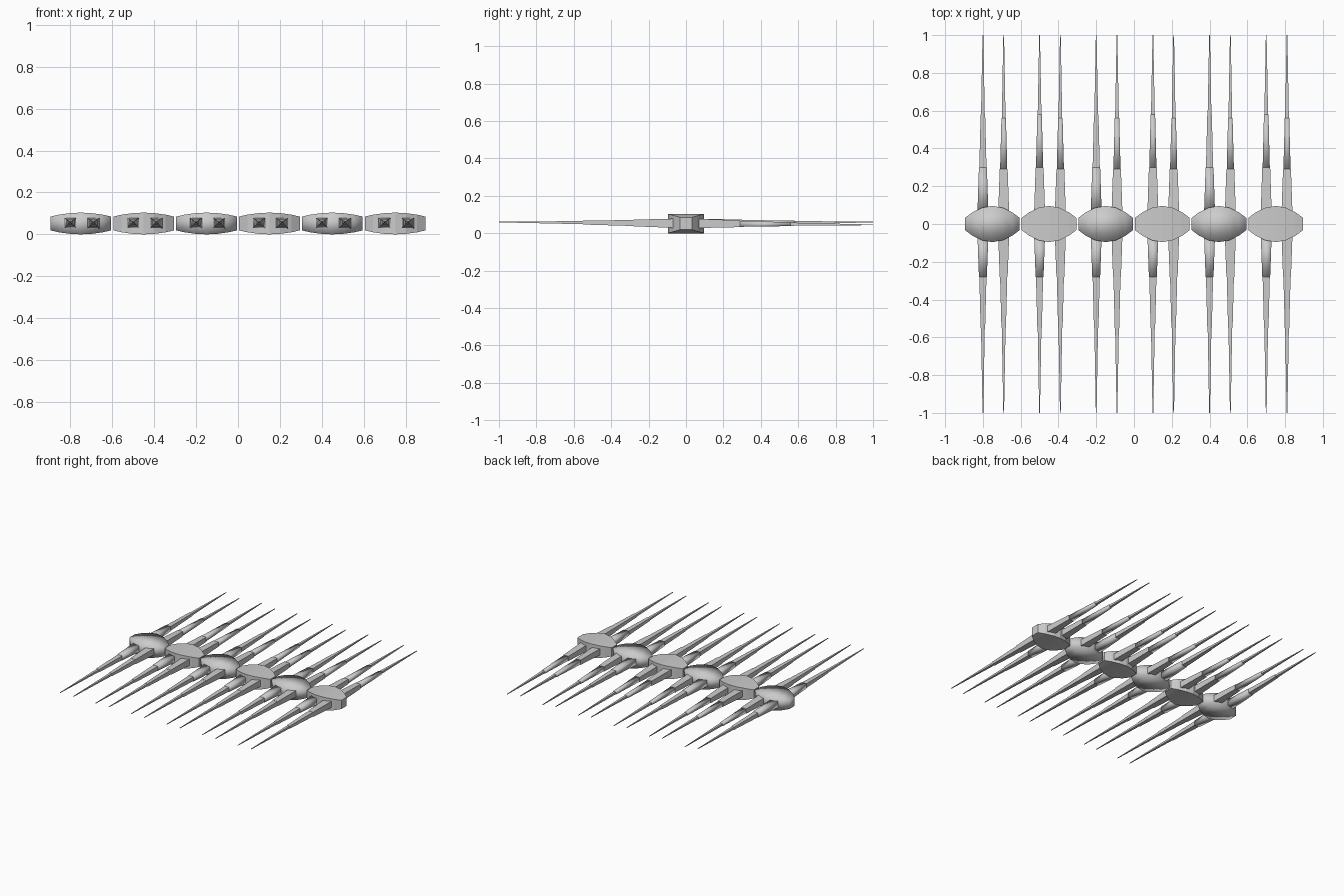
import bpy, bmesh

if "Cube" in bpy.data.objects:
    bpy.data.objects.remove(bpy.data.objects["Cube"])

grey = bpy.data.materials.new("shell grey")
grey.diffuse_color = (0.6, 0.6, 0.6, 1)
grey.use_nodes = True
grey.node_tree.nodes["Principled BSDF"].inputs["Base Color"].default_value = grey.diffuse_color


def loft(name, rings, smooth):
    """Capped four-sided loft; each ring is a list of four points."""
    bm = bmesh.new()
    loops = [[bm.verts.new(p) for p in ring] for ring in rings]
    for a, b in zip(loops, loops[1:]):
        for i in range(4):
            j = (i + 1) % 4
            bm.faces.new((a[i], a[j], b[j], b[i]))
    bm.faces.new(loops[0])
    bm.faces.new(loops[-1])
    bmesh.ops.recalc_face_normals(bm, faces=bm.faces)
    for f in bm.faces:
        f.smooth = smooth
    mesh = bpy.data.meshes.new(name)
    bm.to_mesh(mesh)
    bm.free()
    mesh.materials.append(grey)
    obj = bpy.data.objects.new(name, mesh)
    bpy.context.collection.objects.link(obj)


CORNERS = ((-1, -1), (1, -1), (1, 1), (-1, 1))


def body(cx, smooth):
    # offset along x, half width, half height
    half = [(0.145, 0.032, 0.033), (0.105, 0.062, 0.042),
            (0.055, 0.086, 0.049), (0.0, 0.096, 0.052)]
    stations = [(-x, w, h) for x, w, h in half] + half[-2::-1]
    loft("body_segment",
         [[(cx + x, s * w, 0.052 + t * h) for s, t in CORNERS]
          for x, w, h in stations], smooth)


def leg(cx, side, joints, tip_z, smooth_part):
    # half sizes at the start and end of each tapered part
    sizes = [(0.029, 0.021), (0.019, 0.012), (0.010, 0.002)]
    for k, (r0, r1) in enumerate(sizes):
        ring = []
        for y, r in ((joints[k], r0), (joints[k + 1], r1)):
            z = 0.053 + (tip_z - 0.053) * y
            ring.append([(cx + s * r, side * y, z + t * r * 0.85)
                         for s, t in CORNERS])
        loft(("upper_leg", "middle_leg", "lower_leg")[k], ring, k == smooth_part)


# Six body segments, alternately smooth and faceted, each with two leg pairs
for n in range(6):
    cx = -0.75 + 0.3 * n
    even = n % 2 == 0
    body(cx, even)
    leg(cx - 0.05, 1, (0.06, 0.30, 0.58, 1.0), 0.06, 0 if even else 1)
    leg(cx + 0.06, 1, (0.06, 0.29, 0.56, 1.0), 0.045, 1)
    leg(cx - 0.05, -1, (0.06, 0.28, 0.55, 1.0), 0.06, 0)
    leg(cx + 0.06, -1, (0.06, 0.28, 0.55, 1.0), 0.06, -1)
